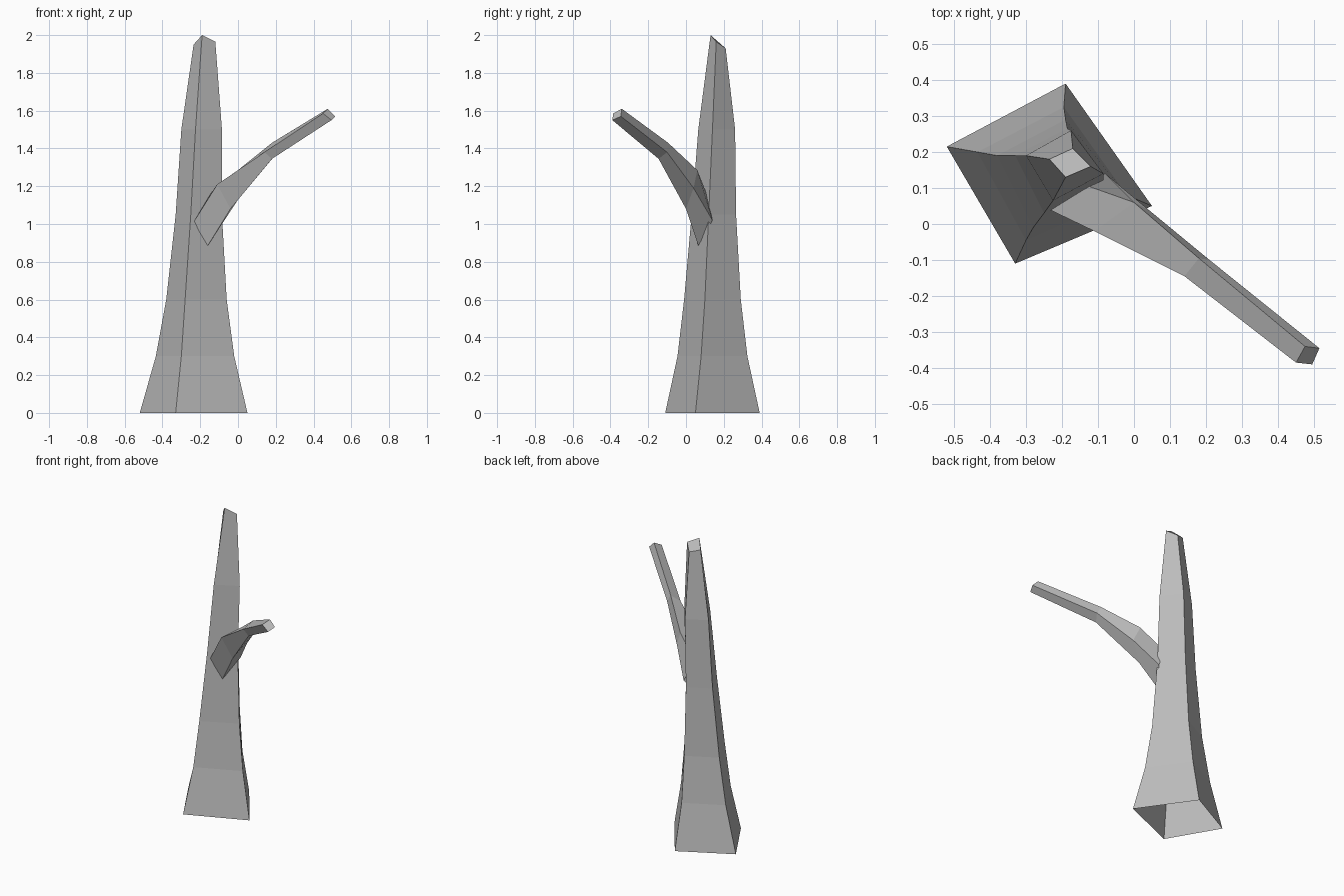
import bpy
import bmesh

default_cube = bpy.data.objects.get("Cube")
if default_cube:
    bpy.data.objects.remove(default_cube, do_unlink=True)


def make_material(name, colour):
    material = bpy.data.materials.new(name)
    material.use_nodes = True
    material.diffuse_color = colour
    shader = material.node_tree.nodes["Principled BSDF"]
    shader.inputs["Base Color"].default_value = colour
    shader.inputs["Roughness"].default_value = 0.9
    return material


def loft(name, rings, material):
    """Bridge four-sided rings into a tapering limb with a capped tip and an open base."""
    mesh = bpy.data.meshes.new(name)
    bm = bmesh.new()
    loops = [[bm.verts.new(point) for point in ring] for ring in rings]
    for lower, upper in zip(loops, loops[1:]):
        for i in range(len(lower)):
            j = (i + 1) % len(lower)
            bm.faces.new((lower[i], lower[j], upper[j], upper[i]))
    bm.faces.new(loops[-1])
    bm.normal_update()
    bm.to_mesh(mesh)
    bm.free()
    mesh.materials.append(material)
    limb = bpy.data.objects.new(name, mesh)
    bpy.context.scene.collection.objects.link(limb)
    return limb


def level(z, *corners):
    """Horizontal ring at one height."""
    return [(x, y, z) for x, y in corners]


bark = make_material("grey_bark", (0.5, 0.5, 0.5, 1.0))

# Trunk: corners run front, right-hand side, back, left-hand side
trunk_rings = [
    level(0, (-.33, -.11), (.05, .05), (-.19, .39), (-.52, .215)),
    level(.3, (-.3, -.045), (-.02, .08), (-.195, .325), (-.435, .2)),
    level(.6, (-.28, -.01), (-.06, .1), (-.19, .29), (-.38, .19)),
    level(1.05, (-.25, .03), (-.085, .12), (-.185, .265), (-.33, .19)),
    level(1.5, (-.225, .065), (-.085, .14), (-.175, .26), (-.3, .19)),
    # Slanted broken top
    [(-.19, .13, 2), (-.12, .16, 1.965), (-.17, .21, 1.93), (-.235, .18, 1.95)],
]
loft("trunk", trunk_rings, bark)

# Branch: corners run underside, outer side, top, inner side
branch_rings = [
    [(-.16, .065, .885), (-.08, .14, 1.02), (-.155, .115, 1.145), (-.235, .04, 1.01)],
    [(-.04, 0, 1.08), (.04, .04, 1.19), (0, .06, 1.285), (-.11, -.02, 1.21)],
    [(.18, -.145, 1.345), (.21, -.1, 1.38), (.18, -.095, 1.43), (.14, -.145, 1.38)],
    [(.495, -.39, 1.55), (.515, -.345, 1.57), (.475, -.34, 1.61), (.45, -.385, 1.585)],
]
loft("branch", branch_rings, bark)
